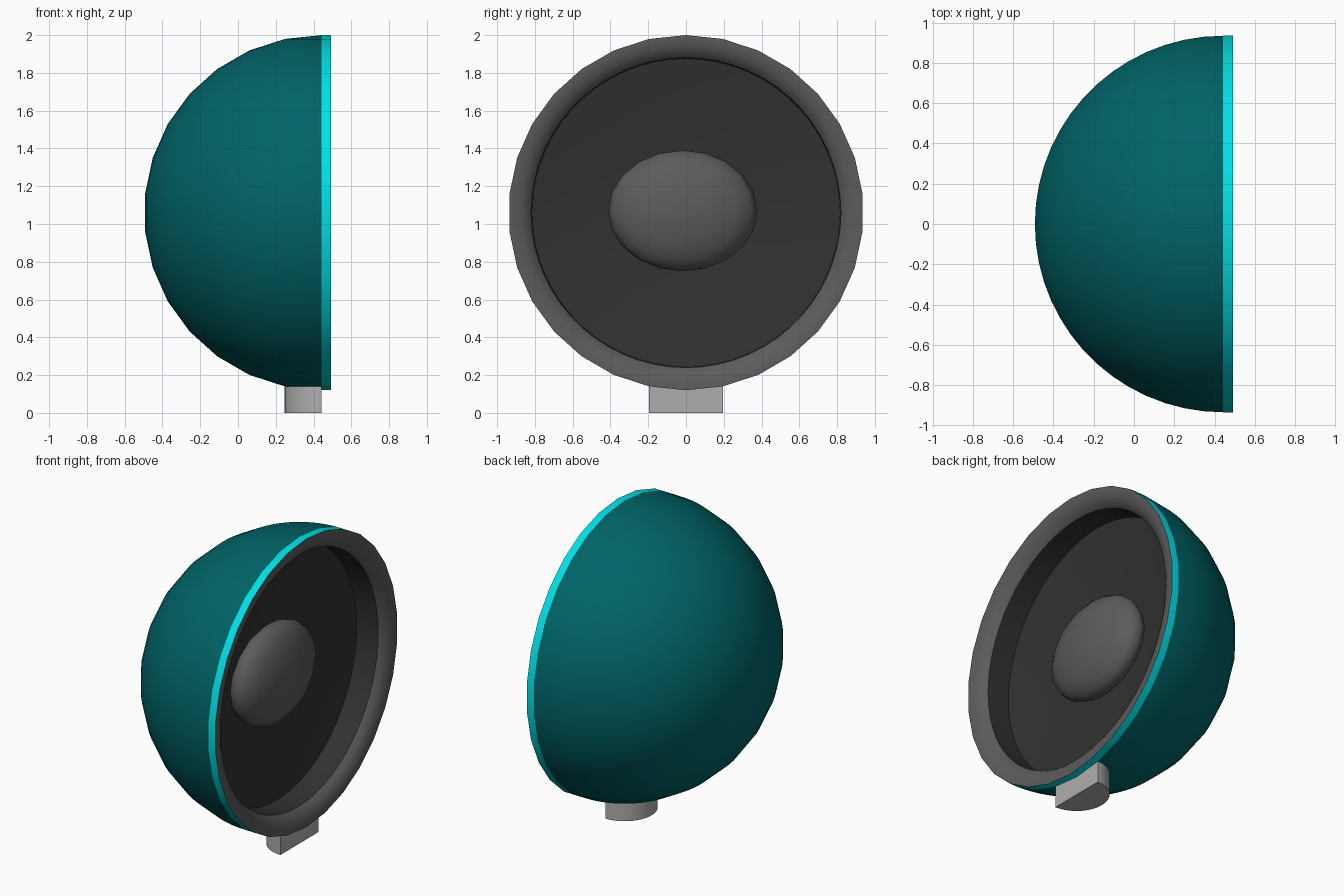
import bpy, bmesh, math
from mathutils import Matrix

if "Cube" in bpy.data.objects:
    bpy.data.objects.remove(bpy.data.objects["Cube"])

R, CX, CZ, FRONT = 0.94, 0.4425, 1.06, 0.4925


def mat(name, rgb):
    m = bpy.data.materials.new(name)
    m.diffuse_color = (*rgb, 1)
    m.use_nodes = True
    m.node_tree.nodes["Principled BSDF"].inputs["Base Color"].default_value = m.diffuse_color
    return m


TEAL = mat("teal", (0.0, 0.125, 0.135))
CYAN = mat("bright cyan", (0.0, 0.75, 0.8))
GREY = mat("dark grey", (0.107, 0.107, 0.107))
BLACK = mat("charcoal", (0.031, 0.031, 0.031))
LIGHT = mat("light grey", (0.42, 0.42, 0.42))


def finish(bm, name, mats, angle=35):
    me = bpy.data.meshes.new(name)
    bm.to_mesh(me)
    bm.free()
    for m in mats:
        me.materials.append(m)
    ob = bpy.data.objects.new(name, me)
    bpy.context.collection.objects.link(ob)
    bpy.ops.object.select_all(action='DESELECT')
    ob.select_set(True)
    bpy.context.view_layer.objects.active = ob
    bpy.ops.object.shade_smooth_by_angle(angle=math.radians(angle))
    return ob


# Half-sphere shell, with its open edge extruded into the bright band
bm = bmesh.new()
bmesh.ops.create_uvsphere(bm, u_segments=60, v_segments=15, radius=R)
bmesh.ops.bisect_plane(bm, geom=bm.verts[:] + bm.edges[:] + bm.faces[:], dist=1e-5,
                       plane_co=(0, 0, 0), plane_no=(1, 0, 0), clear_outer=True)
bmesh.ops.translate(bm, vec=(CX, 0, CZ), verts=bm.verts)
rim = [e for e in bm.edges if e.is_boundary]
ext = bmesh.ops.extrude_edge_only(bm, edges=rim)["geom"]
bmesh.ops.translate(bm, vec=(FRONT - CX, 0, 0),
                    verts=[g for g in ext if isinstance(g, bmesh.types.BMVert)])
for f in bm.faces:
    f.material_index = int(f.calc_center_median().x > CX + 1e-4)
bmesh.ops.recalc_face_normals(bm, faces=bm.faces)
finish(bm, "dome_shell", [TEAL, CYAN])

# Rounded front ring and recessed dish: rings of (y radius, z radius, x)
profile = [(R, R, FRONT), (0.91, 0.91, FRONT), (0.87, 0.87, FRONT - 0.012),
           (0.84, 0.84, FRONT - 0.03), (0.82, 0.82, FRONT - 0.055),
           (0.815, 0.815, 0.285), (0.39, 0.31, 0.21), (0.01, 0.01, 0.21)]
N = 60
bm = bmesh.new()
rings = []
for k, (ry, rz, x) in enumerate(profile):
    ring = []
    for i in range(N):
        a = 2 * math.pi * i / N
        # the outer edge follows the 30-sided outline of the shell
        s = math.cos(math.pi / 30) if k == 0 and i % 2 else 1
        ring.append(bm.verts.new((x, s * ry * math.sin(a), CZ + s * rz * math.cos(a))))
    rings.append(ring)
for k in range(len(rings) - 1):
    for i in range(N):
        j = (i + 1) % N
        f = bm.faces.new((rings[k][i], rings[k + 1][i], rings[k + 1][j], rings[k][j]))
        f.material_index = int(k >= 4)
bm.normal_update()
bm.faces.ensure_lookup_table()
if bm.faces[N].normal.x < 0:
    bmesh.ops.reverse_faces(bm, faces=bm.faces[:])
finish(bm, "front_ring_and_dish", [GREY, BLACK])

# Rounded centre boss
bm = bmesh.new()
bmesh.ops.create_uvsphere(bm, u_segments=16, v_segments=10, radius=1,
                          matrix=Matrix.Translation((0.265, -0.017, 1.07))
                          @ Matrix.Diagonal((0.14, 0.395, 0.32, 1)))
finish(bm, "centre_boss", [GREY], 60)

# Half-round foot
bm = bmesh.new()
n, r = 30, 0.195
pts = [(CX - r * math.sin(math.pi * i / n), r * math.cos(math.pi * i / n)) for i in range(n + 1)]
base = bm.faces.new([bm.verts.new((x, y, 0)) for x, y in pts])
top = bmesh.ops.extrude_face_region(bm, geom=[base], use_keep_orig=True)["geom"]
bmesh.ops.translate(bm, vec=(0, 0, 0.142),
                    verts=[g for g in top if isinstance(g, bmesh.types.BMVert)])
bmesh.ops.recalc_face_normals(bm, faces=bm.faces)
finish(bm, "foot", [LIGHT])
